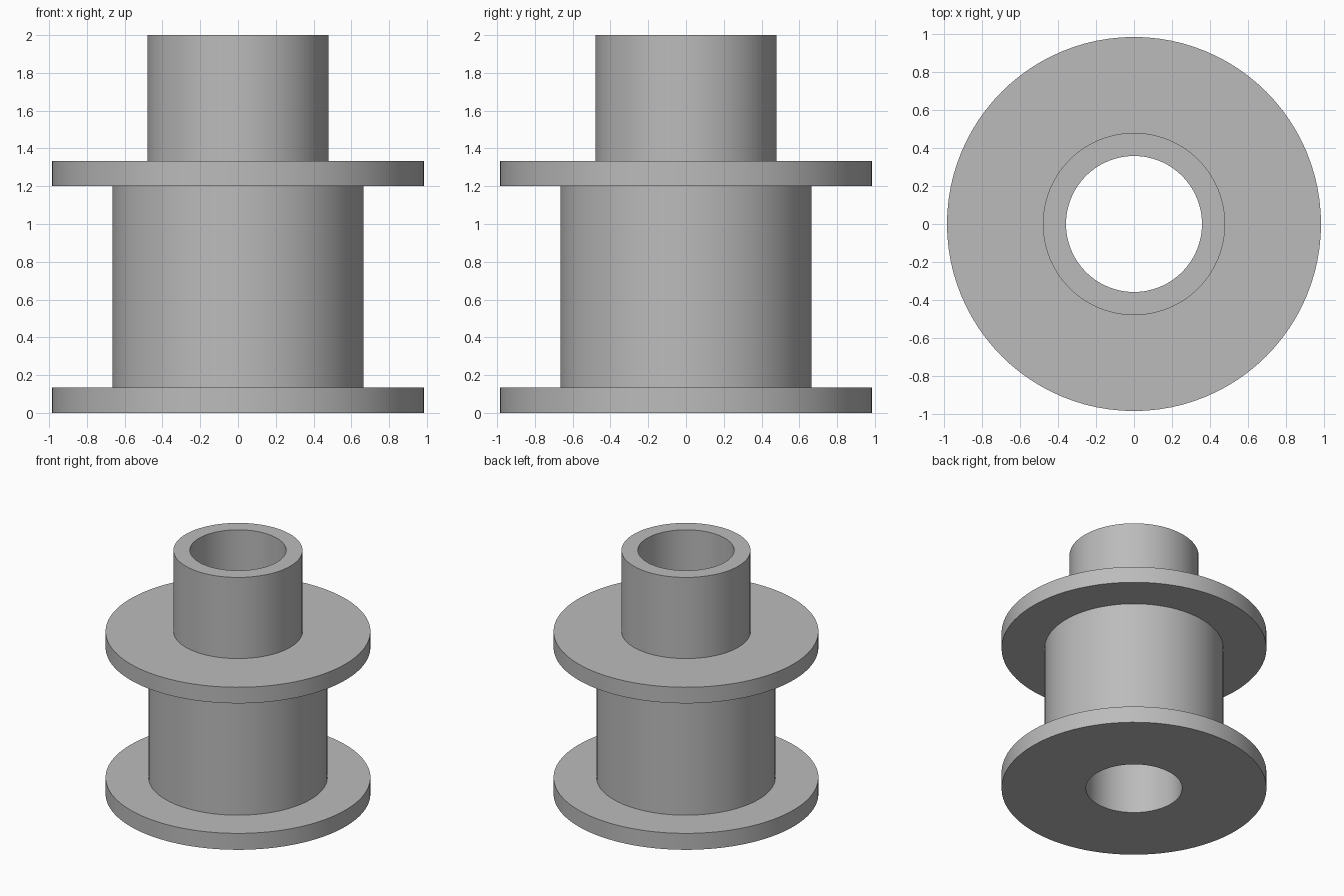
import bpy
import bmesh
import math

SEGMENTS = 96

old = bpy.data.objects.get("Cube")
if old:
    bpy.data.objects.remove(old, do_unlink=True)

# Plain grey material
grey = bpy.data.materials.new("plain grey")
grey.use_nodes = True
colour = (0.5, 0.5, 0.5, 1)
grey.diffuse_color = colour
grey.node_tree.nodes["Principled BSDF"].inputs["Base Color"].default_value = colour

# Main dimensions
bore, neck, barrel, flange = 0.358, 0.48, 0.665, 0.985
thick, upper, top = 0.135, 1.202, 2.0
shoulder = upper + thick - 0.003

# Closed half-section of the spool, radius and height
section = [
    (bore, 0), (flange, 0), (flange, thick), (barrel, thick),
    (barrel, upper), (flange, upper), (flange, shoulder),
    (neck, shoulder), (neck, top), (bore, top),
]


def lathe(name, profile, material):
    """Turn a closed profile around the z axis into a solid."""
    bm = bmesh.new()
    verts = [bm.verts.new((r, 0, z)) for r, z in profile]
    edges = [bm.edges.new((a, b)) for a, b in zip(verts, verts[1:] + verts[:1])]
    bmesh.ops.spin(bm, geom=verts + edges, cent=(0, 0, 0), axis=(0, 0, 1),
                   angle=math.tau, steps=SEGMENTS, use_merge=True)
    bmesh.ops.remove_doubles(bm, verts=bm.verts, dist=1e-4)
    bmesh.ops.recalc_face_normals(bm, faces=bm.faces)
    mesh = bpy.data.meshes.new(name)
    bm.to_mesh(mesh)
    bm.free()
    mesh.materials.append(material)
    obj = bpy.data.objects.new(name, mesh)
    bpy.context.collection.objects.link(obj)
    return obj


# Flanged spool with neck and through bore
spool = lathe("flanged_spool", section, grey)
bpy.ops.object.select_all(action="DESELECT")
spool.select_set(True)
bpy.context.view_layer.objects.active = spool
bpy.ops.object.shade_smooth_by_angle(angle=math.radians(30))
